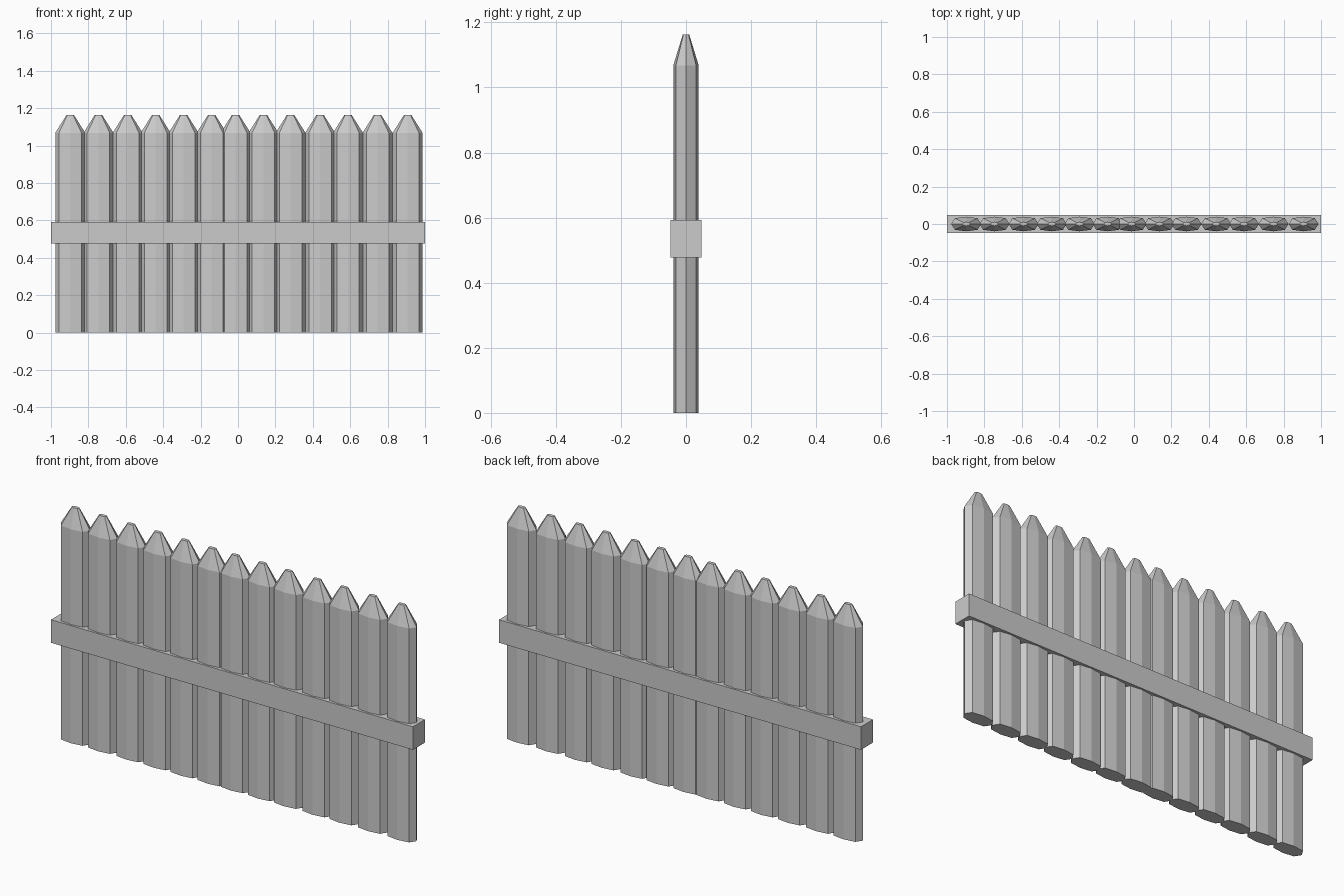
import bpy, bmesh

if "Cube" in bpy.data.objects:
    bpy.data.objects.remove(bpy.data.objects["Cube"])

# one flat light grey for everything
grey = bpy.data.materials.new("light_grey")
grey.diffuse_color = (0.6, 0.6, 0.6, 1)
grey.use_nodes = True
grey.node_tree.nodes["Principled BSDF"].inputs["Base Color"].default_value = grey.diffuse_color

# flattened eight-sided picket cross-section
PROFILE = [(0.08, 0), (0.06, 0.031), (0, 0.039), (-0.06, 0.031),
           (-0.08, 0), (-0.06, -0.031), (0, -0.039), (0.06, -0.031)]


def finish(name, bm):
    bmesh.ops.recalc_face_normals(bm, faces=bm.faces)
    me = bpy.data.meshes.new(name)
    bm.to_mesh(me)
    bm.free()
    me.materials.append(grey)
    ob = bpy.data.objects.new(name, me)
    bpy.context.collection.objects.link(ob)
    return ob


def picket(name, x):
    bm = bmesh.new()
    # base, shoulder and blunt tip rings
    rings = [[bm.verts.new((px * s, py * s, z)) for px, py in PROFILE]
             for z, s in ((0, 1), (1.068, 1), (1.163, 0.25))]
    n = len(PROFILE)
    for a, b in zip(rings, rings[1:]):
        for i in range(n):
            j = (i + 1) % n
            bm.faces.new((a[i], a[j], b[j], b[i]))
    bm.faces.new(rings[0])
    bm.faces.new(rings[-1])
    finish(name, bm).location.x = x


# row of slightly uneven pickets
CENTRES = [-0.897, -0.746, -0.59, -0.44, -0.291, -0.141, -0.013,
           0.136, 0.281, 0.439, 0.588, 0.746, 0.907]
for k, x in enumerate(CENTRES):
    picket(f"picket_{k + 1}", x)

# horizontal rail wrapping the pickets
bm = bmesh.new()
bmesh.ops.create_cube(bm, size=1)
bmesh.ops.scale(bm, vec=(2, 0.095, 0.115), verts=bm.verts)
finish("rail", bm).location.z = 0.535
